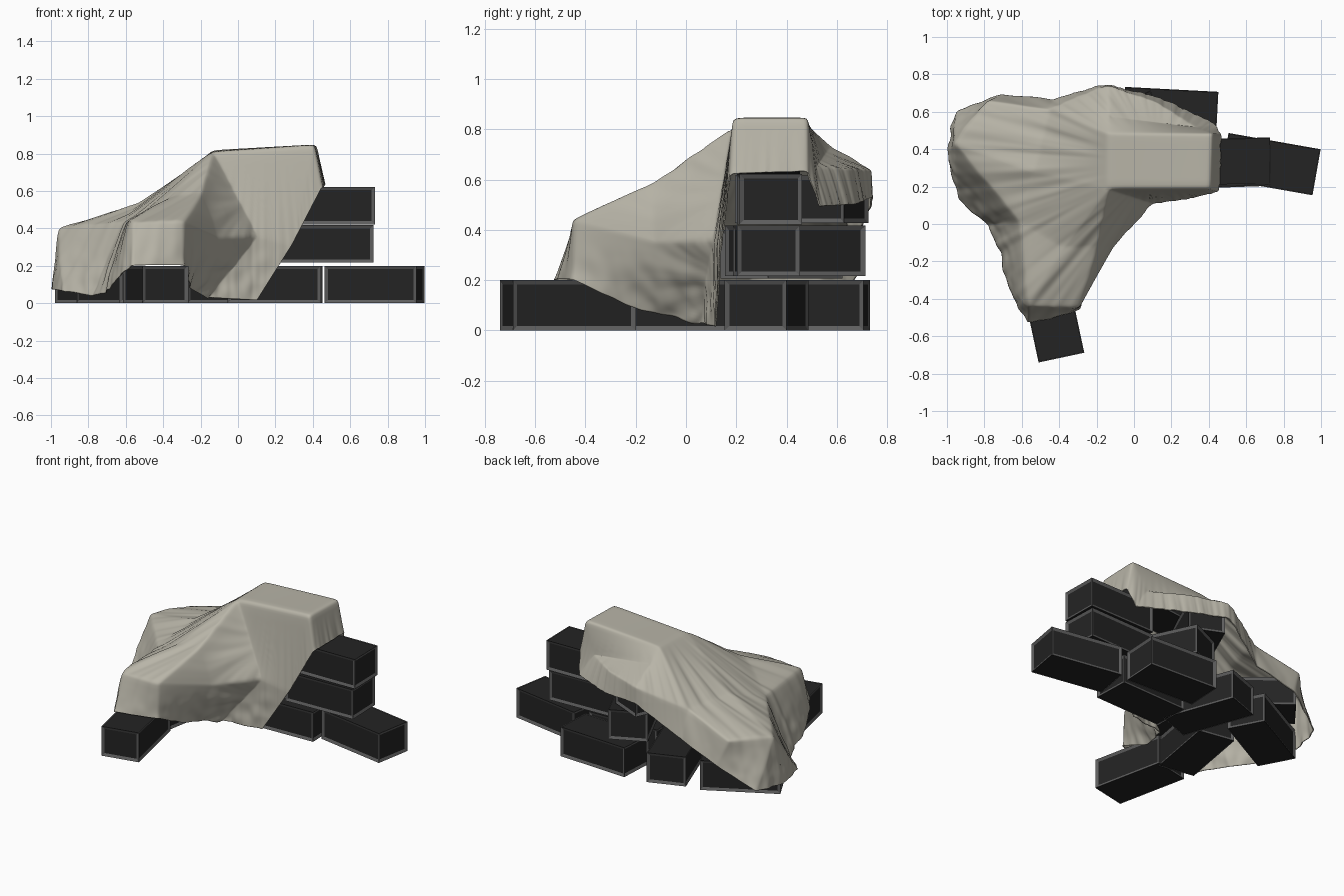
import bpy, bmesh, math
from mathutils import Vector, Matrix, noise

if "Cube" in bpy.data.objects:
    bpy.data.objects.remove(bpy.data.objects["Cube"])


def material(name, rgb):
    m = bpy.data.materials.new(name)
    m.diffuse_color = (*rgb, 1)
    m.use_nodes = True
    m.node_tree.nodes["Principled BSDF"].inputs["Base Color"].default_value = m.diffuse_color
    return m


FRAME = material("crate_frame_grey", (0.11, 0.11, 0.11))
PANEL = material("crate_panel_black", (0.017, 0.017, 0.017))
CLOTH = material("canvas", (0.48, 0.46, 0.39))


def crate(name, x, y, z, turn, tilt=0, scale=1.0):
    """Rectangular crate with recessed dark panels; z is the underside."""
    bm = bmesh.new()
    bmesh.ops.create_cube(bm, size=1)
    bmesh.ops.scale(bm, vec=(0.5 * scale, 0.25 * scale, 0.2 * scale), verts=bm.verts)
    bm.normal_update()
    for f in list(bm.faces):
        side = abs(f.normal.z) < 0.5
        bmesh.ops.inset_individual(bm, faces=[f], thickness=0.025 if side else 0.006)
        f.material_index = 1
        push = f.normal * (-0.008 if side else -0.003)
        for v in f.verts:
            v.co += push
    me = bpy.data.meshes.new(name)
    bm.to_mesh(me)
    bm.free()
    me.materials.append(FRAME)
    me.materials.append(PANEL)
    ob = bpy.data.objects.new(name, me)
    bpy.context.collection.objects.link(ob)
    ob.matrix_world = (Matrix.Translation((x, y, z + 0.1))
                       @ Matrix.Rotation(math.radians(turn), 4, 'Z')
                       @ Matrix.Rotation(math.radians(tilt), 4, 'Y'))


# ground layer
crate("ground_crate_right", 0.73, 0.32, 0, -10)
crate("ground_crate_middle", 0.19, 0.29, 0, 2)
crate("ground_crate_back", 0.195, 0.595, 0, -3)
crate("ground_crate_back_left", -0.235, 0.435, 0, 110)
crate("ground_crate_left", -0.70, 0.39, 0, 28)
crate("ground_crate_inner", -0.47, 0.04, 0, 80)
crate("ground_crate_front", -0.44, -0.47, 0, 102)
# second layer
crate("second_crate_right", 0.47, 0.32, 0.217, 2)
crate("second_crate_back", 0.08, 0.435, 0.217, -65)
crate("second_crate_left", -0.67, 0.38, 0.203, -38, 0, 0.96)
crate("second_crate_front", -0.43, -0.18, 0.217, 90, 0, 0.96)
# third layer and top
crate("third_crate_right", 0.48, 0.333, 0.422, 1)
crate("third_crate_back", -0.115, 0.46, 0.422, 66, 0, 0.95)
crate("top_crate", 0.135, 0.333, 0.62, 0, -4.5, 0.97)

# draped sheet: coarse corners of the cloth
P = {
    # top crate corners
    'A': (-.135, .192, .805), 'B': (.405, .192, .842), 'C': (.415, .478, .842), 'D': (-.135, .48, .812),
    # corners over the front and left crates, ridges and sags between
    'E': (-.56, -.44, .432), 'F': (-.295, -.44, .432), 'N': (-.20, -.12, .585), 'K': (-.37, -.12, .55),
    'S': (-.61, .02, .425), 'H': (-.96, .43, .405), 'I': (-.78, .655, .41),
    'M': (-.53, .28, .52), 'O': (-.45, .61, .52),
    # belly of the front slope
    'X': (-.11, -.12, .35), 'Y': (.10, .115, .36),
    # ledge over the rear third-layer crate
    'Q': (.33, .51, .645), 'R': (-.13, .57, .725), 'T': (-.14, .735, .635), 'V': (.12, .645, .64),
    # hem
    'a': (-.29, -.45, .20), 'b': (-.265, -.18, .08), 'r': (-.17, .06, .025), 'c': (.10, .125, .01),
    'd': (.29, .14, .31),
    'e': (.45, .18, .62), 'f': (.46, .48, .63), 'g': (.43, .53, .49), 'h': (.14, .67, .50),
    'i': (-.14, .74, .53), 'j': (-.43, .66, .33), 'k': (-.71, .69, .24), 'l': (-.94, .60, .09),
    'm': (-1.0, .38, .07), 'q': (-.935, .13, .06), 'n': (-.77, .0, .03), 'o': (-.68, -.28, .07),
    'p': (-.57, -.53, .20),
}
PATCHES = ("ABCD FabX FXN NXYA XbrY Yrc AYdB Ycd Bde BefC DCQR CfgQ QghV RQVT VhiT DRTO TijO "
           "OjkI IklH Hlm Hmq HqnS SnoE Eop EpaF HSM HMOI MADO SKAM SEK EFNK KNA").split()

bm = bmesh.new()
verts = {k: bm.verts.new(co) for k, co in P.items()}
for patch in PATCHES:
    bm.faces.new([verts[k] for k in patch])
bmesh.ops.recalc_face_normals(bm, faces=bm.faces)
for level in range(5):
    bmesh.ops.subdivide_edges(bm, edges=bm.edges, cuts=1, use_grid_fill=True)
    if level == 2:
        bmesh.ops.smooth_vert(bm, verts=[v for v in bm.verts if not v.is_boundary], factor=0.2,
                              use_axis_x=True, use_axis_y=True, use_axis_z=True)
for _ in range(3):
    bmesh.ops.smooth_vert(bm, verts=bm.verts, factor=0.5,
                          use_axis_x=True, use_axis_y=True, use_axis_z=True)

# folds run outwards from the top crate, with crumples near the hem
bm.normal_update()
moves = []
for v in bm.verts:
    x, y, z = v.co
    ang = math.atan2(y - 0.33, x - 0.13)
    rad = math.hypot(x - 0.13, y - 0.33)
    drop = min(1, max(0, (0.80 - z) / 0.25)) * min(1, max(0.25, (rad - 0.15) / 0.25))
    ring = Vector((math.cos(ang), math.sin(ang), 0))
    fold = noise.noise(ring * 9 + Vector((0, 0, rad * 1.2)))
    fine = noise.noise(ring * 22 + Vector((3, 1, rad * 1.5)))
    low = min(1, max(0, (0.36 - z) / 0.3))
    crumple = noise.noise(Vector((x, y, z * 0.7)) * 15)
    amount = drop * (0.011 * fold + 0.006 * fine) + 0.012 * low * crumple
    moves.append((v, v.normal * (amount + 0.004)))
for v, d in moves:
    v.co += d
    v.co.z = max(v.co.z, 0.012)
    v.co.x = max(v.co.x, -0.997)

me = bpy.data.meshes.new("draped_sheet")
bm.to_mesh(me)
bm.free()
me.materials.append(CLOTH)
sheet = bpy.data.objects.new("draped_sheet", me)
bpy.context.collection.objects.link(sheet)
thick = sheet.modifiers.new("thickness", 'SOLIDIFY')
thick.thickness = 0.006
thick.offset = 0
bpy.context.view_layer.objects.active = sheet
sheet.select_set(True)
bpy.ops.object.shade_smooth_by_angle(angle=math.radians(50))
